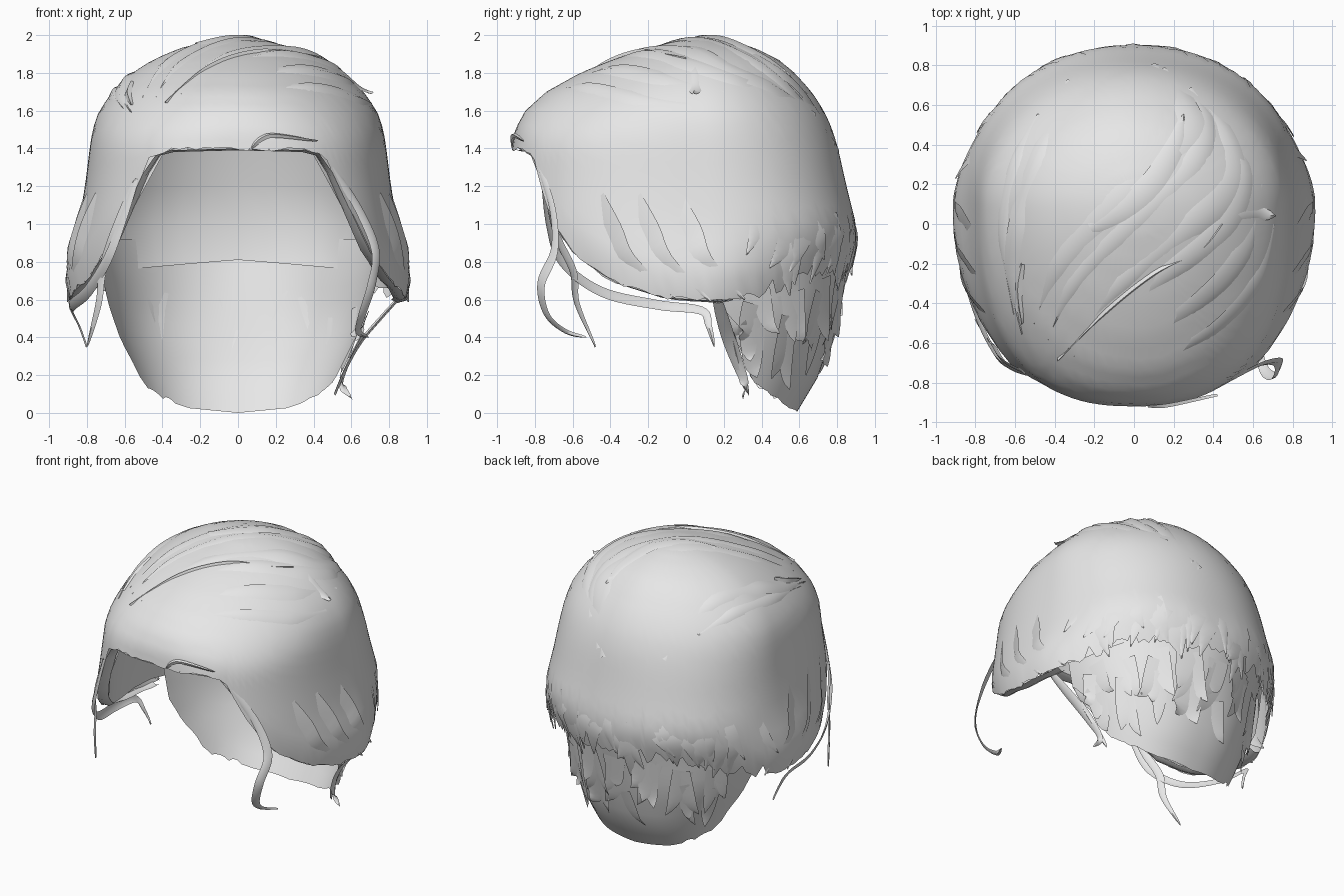
import bpy, bmesh, math, random
from mathutils import Vector

if "Cube" in bpy.data.objects:
    bpy.data.objects.remove(bpy.data.objects["Cube"])

random.seed(4)
CY = 0.1  # y of the crown axis
grey = bpy.data.materials.new("hair grey")
grey.diffuse_color = (0.8, 0.8, 0.8, 1)
grey.use_nodes = True
grey.node_tree.nodes["Principled BSDF"].inputs["Base Color"].default_value = grey.diffuse_color

# radius tables over height: half width, reach to front, reach to back
WIDE = [(0, .62), (.58, .89), (.7, .915), (.8, .9), (1, .845), (1.2, .81), (1.4, .785), (1.5, .77), (1.6, .735),
        (1.7, .665), (1.8, .56), (1.87, .45), (1.93, .31), (1.97, .15), (1.985, 0)]
FRONT = [(0, .7), (.58, .75), (.7, .82), (.85, .96), (1, 1.03), (1.4, 1.02), (1.5, 1.005), (1.6, .95),
         (1.7, .84), (1.8, .66), (1.87, .49), (1.93, .31), (1.97, .15), (1.985, 0)]
BACK = [(0, .5), (.2, .62), (.4, .68), (.6, .73), (.8, .78), (.9, .805), (1, .80), (1.2, .75), (1.4, .705),
        (1.5, .675), (1.6, .63), (1.7, .565), (1.8, .475), (1.87, .39), (1.93, .27), (1.97, .14), (1.985, 0)]
NAPE = [(0, .5), (.2, .57), (.4, .65), (.6, .71), (.9, .78), (1, .78)]
# roundness exponents over height
FRONT_N = [(1.2, 2.55), (1.42, 2.5), (1.6, 2.15), (1.8, 1.92)]
BACK_N = [(.65, 1.72), (.8, 1.9), (1.0, 2.2), (1.3, 2.1), (1.5, 1.97), (1.7, 1.87)]
NAPE_N = [(.5, 2.25), (.7, 2.0), (.85, 1.9)]
# hem height over angle from the front
HEM = [(0, 1.4), (22, 1.39), (27, 1.36), (30, 1.26), (38, 1.0), (45, .85), (58, .7), (77, .61), (97, .59),
       (112, .66), (130, .75), (180, .8)]
NAPE_HEM = [(97, .54), (102, .42), (117, .15), (130, .08), (150, .025), (180, 0)]


def lerp(table, v):
    if v <= table[0][0]:
        return table[0][1]
    for (a, p), (b, q) in zip(table, table[1:]):
        if v <= b:
            return p + (q - p) * (v - a) / (b - a)
    return table[-1][1]


def radius(deg, z, wide=WIDE):
    s, c = math.sin(math.radians(deg)), math.cos(math.radians(deg))
    w, d = lerp(wide, z), lerp(FRONT if c > 0 else BACK, z)
    if min(w, d) < 1e-4:
        return 0.0
    n = lerp(NAPE_N if wide is NAPE else FRONT_N if c > 0 else BACK_N, z)
    return ((abs(s) / w) ** n + (abs(c) / d) ** n) ** (-1 / n)


def point(deg, z, off=0.0, wide=WIDE):
    r = max(radius(deg, z, wide) + off, 0)
    a = math.radians(deg)
    return Vector((r * math.sin(a), CY - r * math.cos(a), z))


def lift(x, y):
    """Place a plan point on the outer hair surface."""
    deg, d = math.degrees(math.atan2(x, CY - y)), math.hypot(x, y - CY)
    lo, hi = 1.0, 1.985
    for _ in range(30):
        mid = (lo + hi) / 2
        lo, hi = (mid, hi) if radius(deg, mid) > d else (lo, mid)
    return Vector((x, y, lo))


def finish(name, bm, angle=50):
    me = bpy.data.meshes.new(name)
    bm.to_mesh(me)
    bm.free()
    ob = bpy.data.objects.new(name, me)
    bpy.context.collection.objects.link(ob)
    me.materials.append(grey)
    bpy.ops.object.select_all(action='DESELECT')
    ob.select_set(True)
    bpy.context.view_layer.objects.active = ob
    bpy.ops.object.shade_smooth_by_angle(angle=math.radians(angle))
    return ob


def shell(name, degs, rows, top, hem, off=0.0, wide=WIDE, closed=True, inward=False, angle=50):
    bm = bmesh.new()
    cols = []
    for d in degs:
        h = hem(d)
        cols.append([bm.verts.new(point(d, top - (top - h) * (k / rows) ** (2 if closed else 1), off, wide))
                     for k in range(rows + 1)])
    pairs = list(zip(cols, cols[1:])) + ([(cols[-1], cols[0])] if closed else [])
    for a, b in pairs:
        for k in range(rows):
            f = [a[k], a[k + 1], b[k + 1], b[k]]
            bm.faces.new(f[::-1] if inward else f)
    bmesh.ops.remove_doubles(bm, verts=bm.verts, dist=0.0004)
    return finish(name, bm, angle)


def fold(d):
    return abs((d + 180) % 360 - 180)


def ragged_hem(d):
    a = fold(d)
    return lerp(HEM, a) + (random.uniform(-.06, .05) if a > 100 else random.uniform(-.012, .012))


def smooth_path(pts, steps=7):
    p = [pts[0]] + pts + [pts[-1]]
    out = []
    for i in range(1, len(p) - 2):
        a, b, c, d = p[i - 1:i + 3]
        for k in range(steps):
            t = k / steps
            out.append(0.5 * (2 * b + (c - a) * t + (2 * a - 5 * b + 4 * c - d) * t * t
                              + (3 * b - a - 3 * c + d) * t ** 3))
    return out + [pts[-1]]


def ribbon(bm, pts, width, ridge=0.012, sink=0.004, pointed=False):
    """Tapered lock with a raised middle, facing away from the head centre."""
    path = smooth_path([Vector(p) for p in pts], 4 if pointed else 7)
    prev = None
    for i, p in enumerate(path):
        t = i / (len(path) - 1)
        tan = path[min(i + 1, len(path) - 1)] - path[max(i - 1, 0)]
        out = (p - Vector((0, CY, 1.0))).normalized()
        side = tan.cross(out).normalized()
        f = 1 - t ** 1.5 if pointed else math.sin(math.pi * (0.12 + 0.88 * t)) ** 0.6 if t < 1 else 0
        w = width / 2 * max(.06, f)
        row = [bm.verts.new(q) for q in (p - side * w - out * sink, p + out * ridge, p + side * w - out * sink)]
        if prev:
            for k in range(2):
                bm.faces.new((prev[k], prev[k + 1], row[k + 1], row[k]))
        prev = row


# outer cap, inner lining and nape layer
shell("hair_cap", [i * 2.5 for i in range(144)], 26, 1.985, ragged_hem)
shell("inner_lining", [i * 12 for i in range(30)], 10, 1.93,
      lambda d: max(lerp(HEM, fold(d)) + .01, .66), off=-.07, inward=True, angle=25)
shell("nape_layer", [97 + i * 166 / 56 for i in range(57)], 10, .92,
      lambda d: lerp(NAPE_HEM, fold(d)) + (random.uniform(0, .02) if fold(d) < 140 else 0),
      off=-.015, wide=NAPE, closed=False)

# underside of the fringe and side hems, bridging cap and lining
bm = bmesh.new()
rim = []
for i in range(41):
    d = -100 + i * 5
    h = lerp(HEM, fold(d))
    rim.append([bm.verts.new(point(d, h)), bm.verts.new(point(d, h - .01, -.035)),
                bm.verts.new(point(d, h + .01, -.075))])
for a, b in zip(rim, rim[1:]):
    for k in range(2):
        bm.faces.new((a[k], a[k + 1], b[k + 1], b[k]))
finish("hem_underside", bm)

# swept locks lying on the crown, given in plan
SWEEPS = [
    ([(.1, .8), (.25, .62), (.27, .42), (-.05, .14), (-.36, -.18), (-.5, -.5)], .15),
    ([(.15, .78), (.35, .55), (.3, .3), (0, .02), (-.3, -.3), (-.43, -.58)], .12),
    ([(-.33, .72), (-.46, .4), (-.58, .05), (-.62, -.25), (-.56, -.55)], .11),
    ([(-.48, .55), (-.6, .3), (-.66, -.05), (-.6, -.45)], .09),
    ([(.28, .68), (.46, .45), (.5, .2), (.3, 0), (-.05, -.3), (-.33, -.62)], .14),
    ([(.42, .5), (.55, .25), (.45, -.02), (.15, -.27), (-.3, -.66)], .13),
    ([(.64, .2), (.55, -.15), (.3, -.42), (-.1, -.68)], .13),
    ([(.7, 0), (.62, -.3), (.4, -.54), (.1, -.7)], .11)]
bm = bmesh.new()
for path, w in SWEEPS:
    pts = [lift(x, y) for x, y in path]
    pts[0].z -= .015
    pts[-1].z -= .015
    ribbon(bm, pts, w, .013, .004)
finish("crown_locks", bm, 60)

# parting ridge and thin pin-like strand on the fringe
bm = bmesh.new()
ribbon(bm, [lift(x, y) for x, y in [(-.38, -.68), (-.15, -.45), (.1, -.25), (.33, -.13), (.44, 0)]], .03, .016)
finish("parting_ridge", bm, 30)
bm = bmesh.new()
ribbon(bm, [(.07, -.915, 1.4), (.12, -.92, 1.45), (.2, -.91, 1.47), (.42, -.86, 1.44)], .03, .01)
finish("fringe_strand", bm, 30)

# raised crown lock and loose flicks
bm = bmesh.new()
ribbon(bm, [(-.22, -.02, 1.95), (-.05, .08, 1.987), (.1, .22, 1.975), (.22, .42, 1.88), (.25, .55, 1.78)], .12, .012)
ribbon(bm, [(.35, .1, 1.9), (.52, .05, 1.82), (.64, .05, 1.72), (.71, .04, 1.69)], .08)
ribbon(bm, [lift(-.56, -.2), lift(-.58, -.33), lift(-.56, -.5)], .05)
finish("crown_flicks", bm, 60)

# loose strands hanging around the face
bm = bmesh.new()
ribbon(bm, [(.5, -.78, 1.3), (.64, -.71, 1.08), (.73, -.7, .86), (.71, -.77, .68), (.66, -.74, .52),
            (.64, -.64, .43), (.69, -.53, .4)], .06, .006)
ribbon(bm, [(-.54, -.76, 1.24), (-.62, -.73, 1.0), (-.7, -.66, .8), (-.8, -.45, .64), (-.88, -.15, .57),
            (-.88, .08, .54), (-.84, .12, .46), (-.8, .15, .35)], .06, .006)
ribbon(bm, [(-.55, -.75, 1.23), (-.66, -.69, .95), (-.72, -.6, .75), (-.74, -.58, .58), (-.8, -.48, .35)], .055, .006)
finish("face_strands", bm, 60)

# pointed side locks lying over the ears
bm = bmesh.new()
for s in (-1, 1):
    for d0, d1, z1, o in [(50, 80, .61, .0), (62, 92, .59, .012), (76, 104, .6, .015)]:
        ribbon(bm, [point(s * d0, 1.1, -.02), point(s * (d0 + 8), .95, .002), point(s * (d0 + d1) / 2, .8, .003),
                    point(s * d1, z1, o)], .2, .004, .004, True)
finish("side_locks", bm, 60)

# strips joining the side hem to the nape
bm = bmesh.new()
ribbon(bm, [(.86, .16, .62), (.76, .19, .51), (.65, .23, .38), (.57, .28, .24), (.51, .33, .1)], .07)
ribbon(bm, [(.66, .24, .42), (.58, .28, .26), (.55, .31, .15), (.6, .3, .08)], .05)
finish("neck_strands", bm, 60)

# pointed ragged tufts on the back hem and nape
bm = bmesh.new()
for i in range(30):
    d = 110 + i * 140 / 29 + random.uniform(-2, 2)
    z = random.uniform(.78, .95)
    b = d + random.uniform(-12, 12)
    ribbon(bm, [point(d, z + .14, -.012), point((d + b) / 2, z, .004),
                point(b, z - random.uniform(.1, .2), random.uniform(0, .02))],
           random.uniform(.1, .2), .003, .003, True)
for i in range(34):
    d = 110 + (i * 53 % 141)
    z = random.uniform(.3, .65)
    b = d + random.uniform(-12, 12)
    end = max(z - random.uniform(.1, .22), lerp(NAPE_HEM, fold(b)) + .04)
    ribbon(bm, [point(d, z + .12, -.012, NAPE), point((d + b) / 2, (z + end) / 2, -.002, NAPE),
                point(b, end, random.uniform(0, .03), NAPE)], random.uniform(.1, .18), .003, .001, True)
finish("back_tufts", bm, 60)
